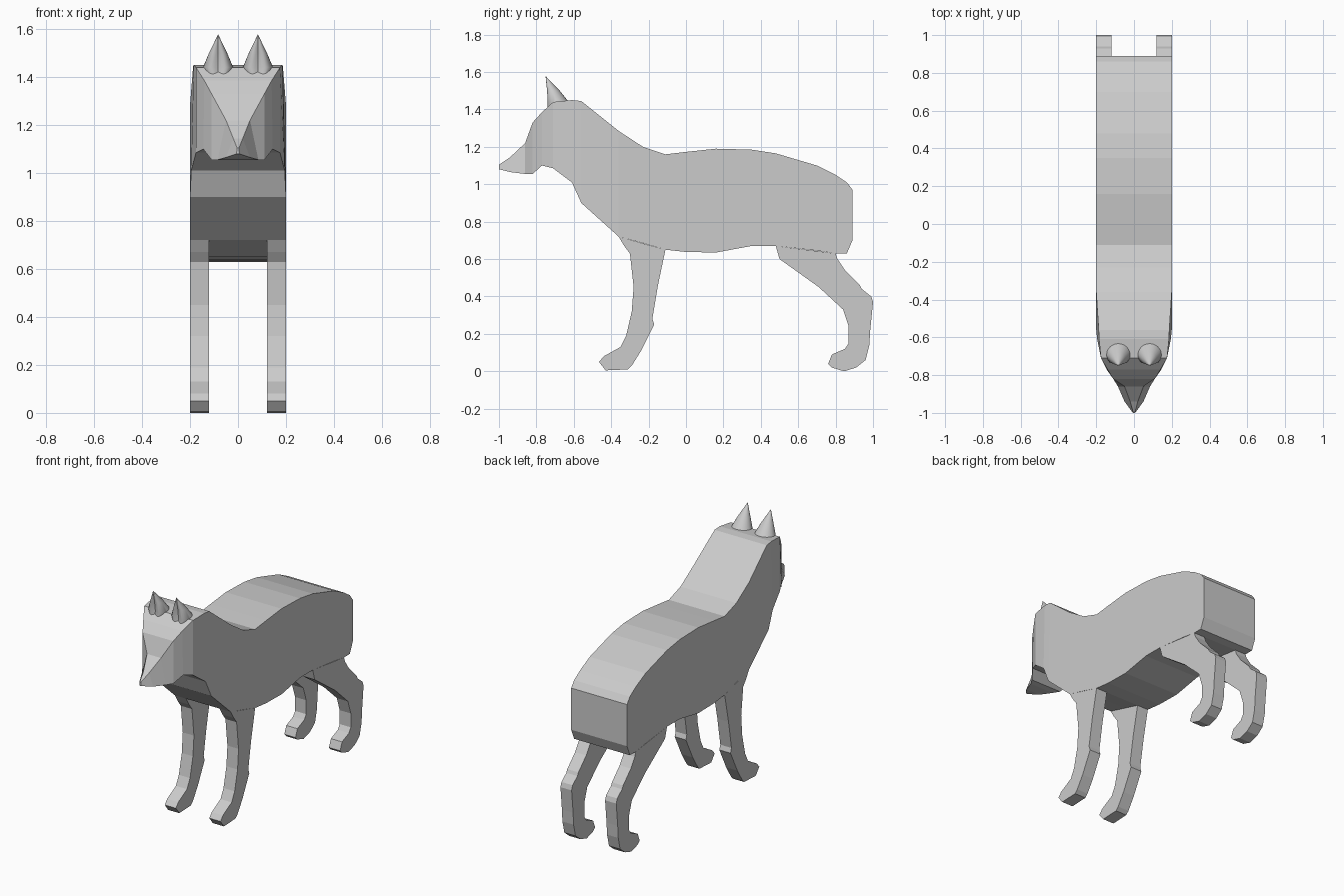
import bpy, bmesh, math


def finish(bm, name):
    bmesh.ops.remove_doubles(bm, verts=bm.verts, dist=0.0001)
    bmesh.ops.recalc_face_normals(bm, faces=bm.faces)
    me = bpy.data.meshes.new(name)
    bm.to_mesh(me)
    bm.free()
    ob = bpy.data.objects.new(name, me)
    bpy.context.collection.objects.link(ob)
    return ob


def loft(name, rings):
    """Skin closed rings of equal length and cap both ends."""
    bm = bmesh.new()
    rows = [[bm.verts.new(p) for p in ring] for ring in rings]
    n = len(rows[0])
    for a, b in zip(rows, rows[1:]):
        for i in range(n):
            j = (i + 1) % n
            bm.faces.new((a[i], a[j], b[j], b[i]))
    bm.faces.new(rows[0])
    bm.faces.new(rows[-1][::-1])
    return finish(bm, name)


# Torso, neck and head: y, top half-width, bottom half-width, top z, bottom z
sections = [
    (-1.00, .004, .006, 1.105, 1.08), (-.94, .02, .05, 1.145, 1.065),
    (-.86, .05, .085, 1.22, 1.055), (-.82, .11, .11, 1.33, 1.055),
    (-.77, .14, .145, 1.385, 1.10), (-.71, .175, .175, 1.44, 1.085),
    (-.61, .185, .195, 1.45, 1.01), (-.56, .187, .20, 1.445, .90),
    (-.36, .20, .20, 1.285, .72), (-.23, .20, .20, 1.20, .685),
    (-.11, .20, .20, 1.16, .65), (.00, .20, .20, 1.173, .638),
    (.16, .20, .20, 1.19, .635), (.35, .20, .20, 1.185, .67),
    (.48, .20, .20, 1.165, .67), (.70, .20, .20, 1.10, .645),
    (.80, .20, .20, 1.05, .63), (.86, .20, .20, 1.01, .63),
    (.89, .20, .20, .97, .70)]
loft("body_and_head", [[(-t, y, zt), (t, y, zt), (b, y, zb), (-b, y, zb)]
                       for y, t, b, zt, zb in sections])

# Legs: side profiles (y, z) extruded sideways
front_leg = [(-.36, .72), (-.33, .67), (-.30, .63), (-.28, .45), (-.29, .32),
             (-.32, .19), (-.35, .13), (-.44, .08), (-.465, .05), (-.43, .005),
             (-.31, .01), (-.29, .03), (-.24, .11), (-.17, .25), (-.18, .28),
             (-.15, .46), (-.11, .65)]
hind_leg = [(.48, .67), (.50, .60), (.71, .45), (.84, .33), (.87, .24),
            (.87, .15), (.85, .12), (.78, .09), (.76, .04), (.78, .02),
            (.845, 0), (.91, .02), (.96, .06), (.98, .14), (.985, .22),
            (1.0, .37), (.99, .40), (.94, .44), (.93, .46), (.85, .54),
            (.81, .60), (.80, .63)]
for side, s in (("left", 1), ("right", -1)):
    for name, prof in (("front_leg", front_leg), ("hind_leg", hind_leg)):
        loft(f"{name}_{side}", [[(s * x, y, z) for y, z in prof] for x in (.12, .20)])

    # Ear: leaning cone with a groove down its front
    rings = []
    for y, z, r in ((-.705, 1.405, .045), (-.69, 1.44, .063), (-.713, 1.50, .038),
                    (-.735, 1.545, .016), (-.75, 1.577, .001)):
        ring = []
        for i in range(24):
            a = math.tau * i / 24
            k = r * (1 - .4 * max(0, math.cos(a)) ** 10)
            ring.append((s * .083 + k * math.sin(a), y - k * math.cos(a), z))
        rings.append(ring)
    ear = loft(f"ear_{side}", rings)
    bpy.ops.object.select_all(action='DESELECT')
    ear.select_set(True)
    bpy.context.view_layer.objects.active = ear
    bpy.ops.object.shade_smooth_by_angle(angle=math.radians(40))
